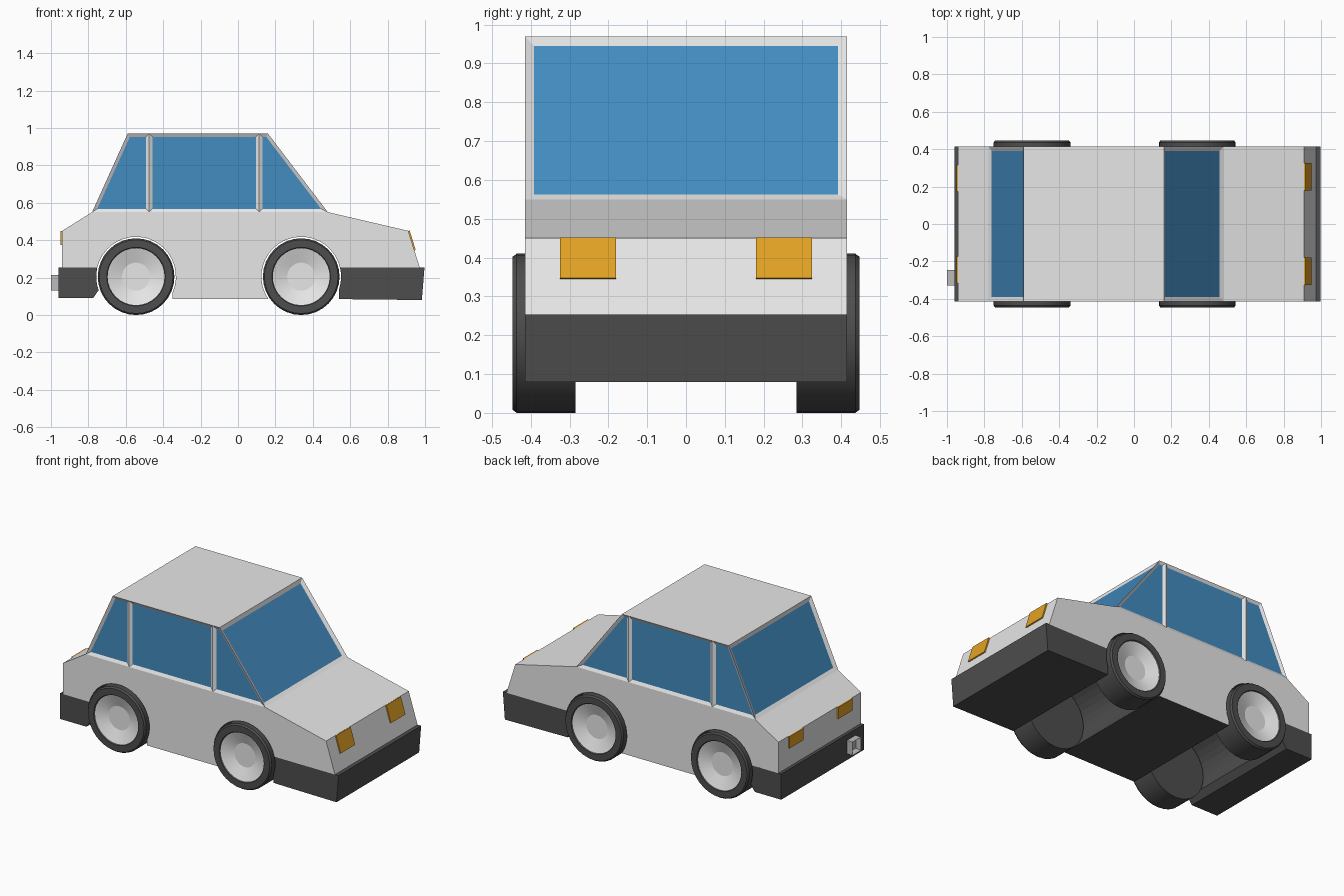
import bpy, bmesh, math
from mathutils import Vector

if "Cube" in bpy.data.objects:
    bpy.data.objects.remove(bpy.data.objects["Cube"])

W = 0.415                          # half width of the body
REAR, FRONT = -0.545, 0.338        # wheel centres along x
WHEEL_Z, ARCH_R = 0.205, 0.213


def material(name, rgb):
    m = bpy.data.materials.new(name)
    m.diffuse_color = (*rgb, 1)
    m.use_nodes = True
    m.node_tree.nodes["Principled BSDF"].inputs["Base Color"].default_value = m.diffuse_color
    return m


paint = material("light grey paint", (0.8, 0.8, 0.8))
dark = material("dark rubber", (0.075, 0.075, 0.075))
glass = material("blue glass", (0.055, 0.262, 0.53))
amber = material("amber lamp", (0.77, 0.36, 0.018))
metal = material("grey metal", (0.5, 0.5, 0.5))


def finish(name, bm, mats):
    me = bpy.data.meshes.new(name)
    bm.to_mesh(me)
    bm.free()
    for m in mats:
        me.materials.append(m)
    ob = bpy.data.objects.new(name, me)
    bpy.context.collection.objects.link(ob)
    return ob


def add_prism(bm, profile, y0, y1, skip=()):
    """Extrude an xz profile from y0 to y1; skip lists wall indices left open."""
    a = [bm.verts.new((x, y0, z)) for x, z in profile]
    b = [bm.verts.new((x, y1, z)) for x, z in profile]
    bm.faces.new(a)
    bm.faces.new(b[::-1])
    n = len(profile)
    for i in range(n):
        if i not in skip:
            j = (i + 1) % n
            bm.faces.new((a[j], a[i], b[i], b[j]))


def prism(name, profile, y0, y1, mat):
    bm = bmesh.new()
    add_prism(bm, profile, y0, y1)
    bmesh.ops.recalc_face_normals(bm, faces=bm.faces)
    return finish(name, bm, [mat])


def arch(cx, a0, a1, n):
    return [(cx + ARCH_R * math.cos(math.radians(a0 + (a1 - a0) * i / n)),
             WHEEL_Z + ARCH_R * math.sin(math.radians(a0 + (a1 - a0) * i / n)))
            for i in range(n + 1)]


# Body: lower shell with wheel tunnels, plus cabin, welded into one mesh
belt = [(-0.78, 0.55), (-0.475, 0.55), (0.113, 0.55), (0.48, 0.55)]
roof = [(-0.59, 0.97), (-0.475, 0.97), (0.113, 0.97), (0.16, 0.97)]
lower = ([(-0.94, 0.253), (-0.94, 0.45)] + belt + [(0.91, 0.45), (0.972, 0.253)]
         + arch(FRONT, 13, 214, 20) + [(-0.35, 0.085)] + arch(REAR, -24, 167, 19))
bm = bmesh.new()
add_prism(bm, lower, -W, W, skip=(2, 3, 4))
for y in (-W, W):
    for i in range(3):
        quad = (belt[i], belt[i + 1], roof[i + 1], roof[i])
        bm.faces.new([bm.verts.new((x, y, z)) for x, z in quad])
for (x0, z0), (x1, z1) in ((belt[0], roof[0]), (belt[3], roof[3]), *zip(roof, roof[1:])):
    bm.faces.new([bm.verts.new(p) for p in
                  ((x0, -W, z0), (x0, W, z0), (x1, W, z1), (x1, -W, z1))])
bmesh.ops.remove_doubles(bm, verts=bm.verts, dist=0.0005)
bmesh.ops.recalc_face_normals(bm, faces=bm.faces)
# dark underside and wheel tunnels
for f in bm.faces:
    c = f.calc_center_median()
    if abs(f.normal.y) < 0.1 and -0.78 < c.x < 0.96 and max(v.co.z for v in f.verts) < 0.44:
        f.material_index = 1
# recessed windows: every cabin face that is not roof
cabin = [f for f in bm.faces if min(v.co.z for v in f.verts) > 0.54 and f.normal.z < 0.9]
sides = [f for f in cabin if abs(f.normal.y) > 0.5]
ends = [f for f in cabin if abs(f.normal.y) <= 0.5]
for group, width in ((sides, 0.018), (ends, 0.024)):
    bmesh.ops.inset_individual(bm, faces=group, thickness=width, depth=-0.01,
                               use_even_offset=True)
    for f in group:
        f.material_index = 2
finish("car_body", bm, [paint, dark, glass])

# Bumpers
prism("front_bumper", [(0.97, 0.253), (0.997, 0.253), (0.983, 0.08), (0.54, 0.085)]
      + arch(FRONT, -18, 13, 4), -W, W, dark)
prism("rear_bumper", [(-0.96, 0.253)] + arch(REAR, 167, 200, 4)
      + [(-0.775, 0.09), (-0.96, 0.09)], -W, W, dark)

# Lamps: thin plates on the nose and tail
for s, side in ((-1, "right"), (1, "left")):
    prism("headlamp_" + side, [(0.909, 0.449), (0.918, 0.452), (0.950, 0.347), (0.941, 0.344)],
          s * 0.18, s * 0.325, amber)
    prism("tail_lamp_" + side, [(-0.94, 0.45), (-0.949, 0.45), (-0.949, 0.375), (-0.94, 0.375)],
          s * 0.175, s * 0.315, amber)

# Exhaust: hollow square pipe
bm = bmesh.new()
add_prism(bm, [(-1, 0.13), (-1, 0.215), (-0.95, 0.215), (-0.95, 0.13)], -0.33, -0.245)
bmesh.ops.recalc_face_normals(bm, faces=bm.faces)
bmesh.ops.inset_individual(bm, faces=[f for f in bm.faces if f.normal.x < -0.9],
                           thickness=0.015, depth=-0.03)
finish("exhaust_pipe", bm, [metal])


# Wheels: lathed tyre with dished rim and flat hub
def wheel(name, cx, s):
    profile = [(0, 0.285), (0.205, 0.285), (0.205, 0.436), (0.197, 0.447),
               (0.157, 0.447), (0.152, 0.44), (0.075, 0.412), (0, 0.412)]
    bm = bmesh.new()
    vs = [bm.verts.new((r, s * y, 0)) for r, y in profile]
    es = [bm.edges.new(p) for p in zip(vs, vs[1:])]
    bmesh.ops.spin(bm, geom=vs + es, cent=(0, 0, 0), axis=(0, 1, 0),
                   angle=2 * math.pi, steps=32)
    bmesh.ops.remove_doubles(bm, verts=bm.verts, dist=0.0005)
    bmesh.ops.recalc_face_normals(bm, faces=bm.faces)
    for f in bm.faces:
        reach = max(math.hypot(v.co.x, v.co.z) for v in f.verts)
        if reach < 0.155 and abs(f.calc_center_median().y) > 0.35:
            f.material_index = 1
    ob = finish(name, bm, [dark, paint])
    ob.location = Vector((cx, 0, WHEEL_Z))
    bpy.ops.object.select_all(action='DESELECT')
    ob.select_set(True)
    bpy.context.view_layer.objects.active = ob
    bpy.ops.object.shade_smooth_by_angle(angle=math.radians(15))


for s, side in ((-1, "right"), (1, "left")):
    wheel("rear_wheel_" + side, REAR, s)
    wheel("front_wheel_" + side, FRONT, s)
